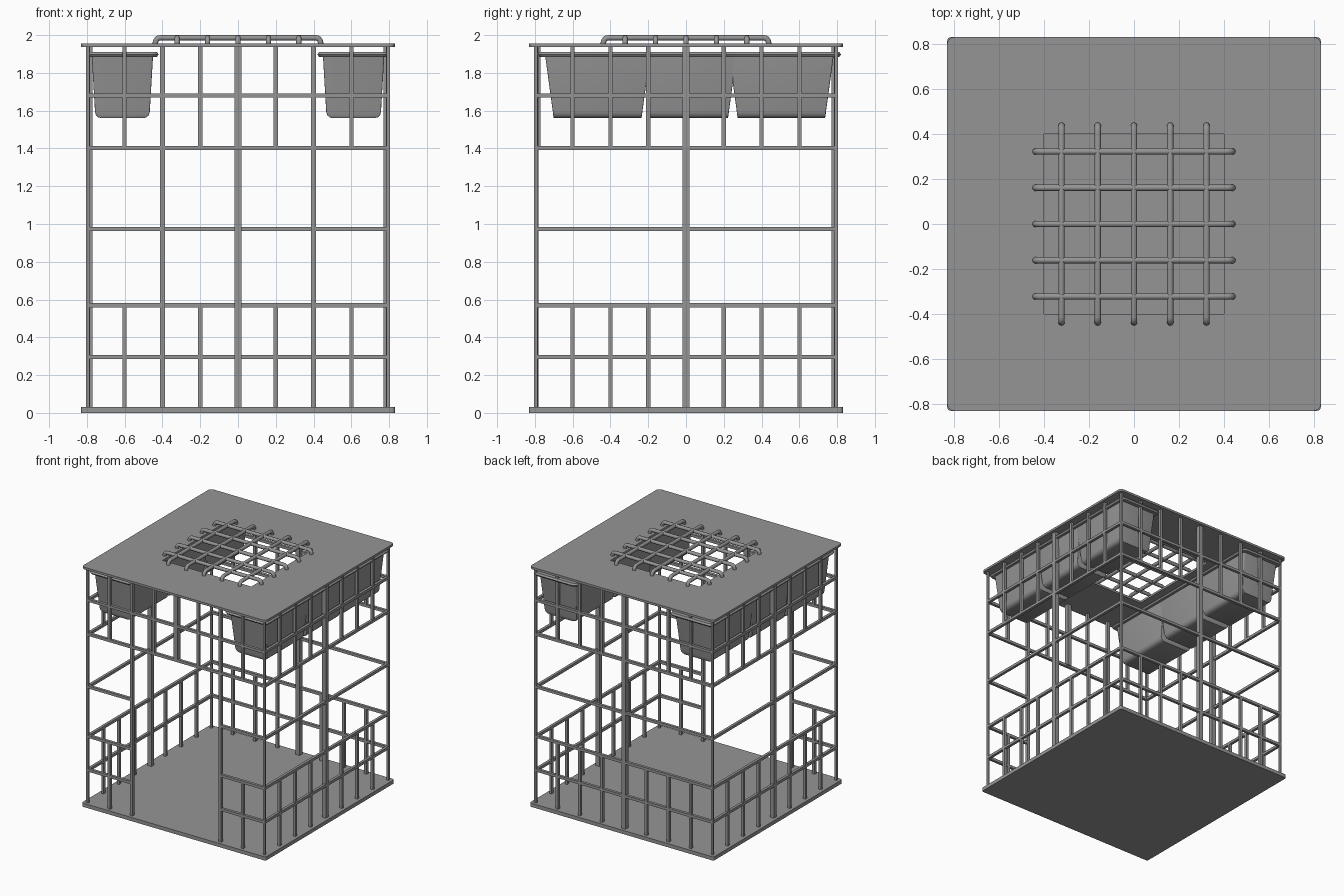
import bpy, bmesh, math
from mathutils import Matrix, Vector

if "Cube" in bpy.data.objects:
    bpy.data.objects.remove(bpy.data.objects["Cube"])

W = 0.794      # distance from centre to the bar planes
B = 0.022      # bar thickness
Z0, Z1 = 0.02, 1.945

# Dark grey paint shared by all parts
GREY = bpy.data.materials.new("dark_grey")
GREY.diffuse_color = (0.3, 0.3, 0.3, 1)
GREY.use_nodes = True
GREY.node_tree.nodes["Principled BSDF"].inputs["Base Color"].default_value = GREY.diffuse_color


def finish(name, bm, smooth=False):
    bmesh.ops.recalc_face_normals(bm, faces=bm.faces)
    me = bpy.data.meshes.new(name)
    bm.to_mesh(me)
    bm.free()
    me.materials.append(GREY)
    ob = bpy.data.objects.new(name, me)
    bpy.context.collection.objects.link(ob)
    if smooth:
        bpy.ops.object.select_all(action='DESELECT')
        ob.select_set(True)
        bpy.context.view_layer.objects.active = ob
        bpy.ops.object.shade_smooth_by_angle(angle=math.radians(40))
    return ob


def box(bm, x0, x1, y0, y1, z0, z1):
    m = Matrix.Translation(((x0 + x1) / 2, (y0 + y1) / 2, (z0 + z1) / 2))
    bmesh.ops.create_cube(bm, size=1, matrix=m @ Matrix.Diagonal((x1 - x0, y1 - y0, z1 - z0, 1)))


def rounded_rect(hx, hy, r, z, cx=0, cy=0, n=5):
    pts = []
    for k, (sx, sy) in enumerate([(1, 1), (-1, 1), (-1, -1), (1, -1)]):
        for i in range(n):
            a = math.pi / 2 * (k + i / (n - 1))
            pts.append(Vector((cx + sx * (hx - r) + r * math.cos(a),
                               cy + sy * (hy - r) + r * math.sin(a), z)))
    return pts


def loft(bm, loops, close=False):
    rings = [[bm.verts.new(p) for p in lp] for lp in loops]
    n = len(rings[0])
    pairs = list(zip(rings, rings[1:])) + ([(rings[-1], rings[0])] if close else [])
    for a, b in pairs:
        for i in range(n):
            j = (i + 1) % n
            bm.faces.new((a[i], a[j], b[j], b[i]))
    if not close:
        bm.faces.new(rings[0])
        bm.faces.new(rings[-1])


# Floor plate
bm = bmesh.new()
loft(bm, [rounded_rect(0.83, 0.83, 0.015, z) for z in (0.0, 0.03)])
finish("floor_plate", bm)

# Roof plate with a square opening
bm = bmesh.new()
H = 0.4
loft(bm, [rounded_rect(0.83, 0.83, 0.03, 1.938), rounded_rect(0.83, 0.83, 0.03, 1.956),
          rounded_rect(H, H, 0.001, 1.956), rounded_rect(H, H, 0.001, 1.938)], close=True)
finish("roof_plate", bm)


# Wall panels, each built on the front plane and turned into place
def wall(name, turn, door=False):
    bm = bmesh.new()

    def post(x, z0, z1, w=B):
        box(bm, x - w / 2, x + w / 2, -W - B / 2, -W + w - B / 2, z0, z1)

    def rail(z, x0, x1):
        box(bm, x0, x1, -W - B / 2, -W + B / 2, z - B / 2, z + B / 2)

    for z in (1.68, 1.402):
        rail(z, -W, W)
    for z in (0.973, 0.57, 0.295):
        if door:
            rail(z, -W, -0.4)
            rail(z, 0.4, W)
        else:
            rail(z, -W, W)
    for i in range(-3, 4):
        x = i * 0.2
        if door and abs(i) == 2:
            post(x, Z0, Z1, 0.025)
        elif not door and i == 0:
            post(x, Z0, Z1, 0.036)
        else:
            post(x, 1.402, Z1, 0.036 if i == 0 else B)
            if not door or abs(i) == 3:
                post(x, Z0, 0.57)
    bm.transform(Matrix.Rotation(math.radians(turn), 4, 'Z'))
    finish(name, bm)


wall("front_wall_with_doorway", 0, door=True)
wall("right_wall", 90)
wall("back_wall", 180)
wall("left_wall", 270)

# Corner posts
bm = bmesh.new()
C = 0.009
for sx in (-0.796, 0.796):
    for sy in (-0.796, 0.796):
        box(bm, sx - C, sx + C, sy - C, sy + C, Z0, Z1)
finish("corner_posts", bm)

# Open tubs hanging under the roof, three along each side
# profile: half x, growth of half y over the bottom, corner radius, z
tub_profile = [
    (0.110, 0.000, 0.004, 1.560), (0.128, 0.001, 0.004, 1.565), (0.140, 0.003, 0.004, 1.576),
    (0.145, 0.005, 0.004, 1.594), (0.162, 0.045, 0.010, 1.886), (0.183, 0.075, 0.030, 1.885),
    (0.192, 0.085, 0.035, 1.898), (0.183, 0.075, 0.030, 1.911), (0.156, 0.039, 0.010, 1.911),
    (0.138, -0.002, 0.004, 1.594), (0.110, -0.006, 0.004, 1.568)]
for side, s in (("left", -1), ("right", 1)):
    for k, (cy, half) in enumerate(((-0.468, 0.232), (0.016, 0.206), (0.505, 0.231))):
        bm = bmesh.new()
        loft(bm, [rounded_rect(hx, half + g, r, z, s * 0.612, cy) for hx, g, r, z in tub_profile])
        finish(f"{side}_tub_{k + 1}", bm, smooth=True)


# Roof grille: round bars with ends bent down to the roof
def grille(name, turn):
    cu = bpy.data.curves.new(name, 'CURVE')
    cu.dimensions = '3D'
    cu.bevel_depth = 0.0145
    cu.bevel_resolution = 3
    cu.use_fill_caps = True
    cu.materials.append(GREY)
    E, zt, r = 0.437, 1.9855, 0.025
    arc = [(E - r + r * math.sin(a), zt - r + r * math.cos(a))
           for a in (i * math.pi / 8 for i in range(5))] + [(E, 1.945)]
    path = [(-x, z) for x, z in reversed(arc)] + arc
    for i in range(-2, 3):
        sp = cu.splines.new('POLY')
        sp.points.add(len(path) - 1)
        for p, (x, z) in zip(sp.points, path):
            p.co = (x, i * 0.161, z, 1)
        sp.use_smooth = True
    ob = bpy.data.objects.new(name, cu)
    ob.rotation_euler.z = turn
    bpy.context.collection.objects.link(ob)


grille("grille_bars_across", 0)
grille("grille_bars_lengthwise", math.pi / 2)
